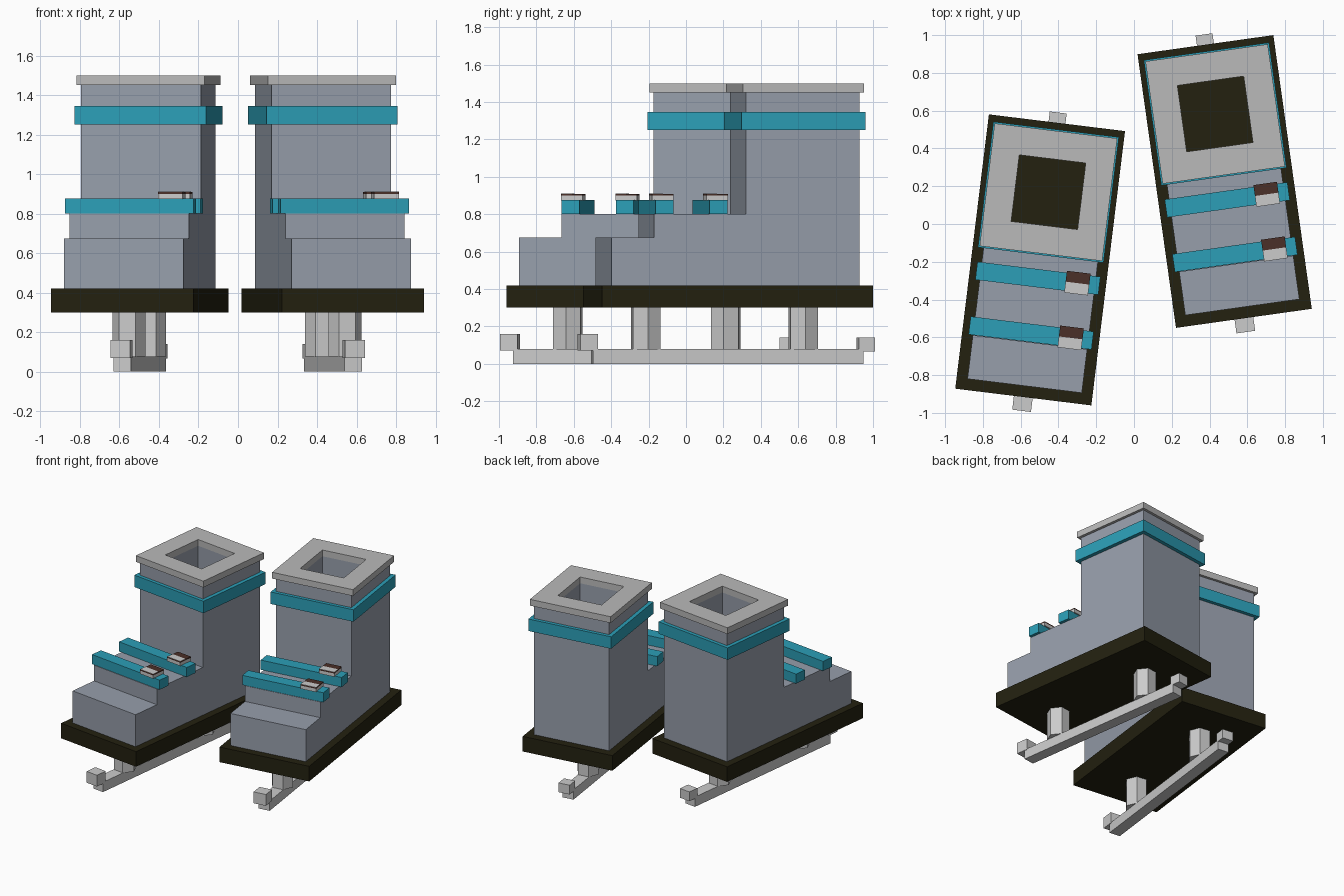
import bpy, bmesh, math

if "Cube" in bpy.data.objects:
    bpy.data.objects.remove(bpy.data.objects["Cube"])


def material(name, rgb):
    m = bpy.data.materials.new(name)
    m.diffuse_color = (*rgb, 1)
    m.use_nodes = True
    m.node_tree.nodes["Principled BSDF"].inputs["Base Color"].default_value = m.diffuse_color
    return m


SLATE = material("slate_grey", (0.31, 0.345, 0.41))
TEAL = material("teal", (0.025, 0.345, 0.475))
SOLE = material("dark_olive", (0.017, 0.015, 0.005))
CUFF = material("light_grey", (0.49, 0.49, 0.49))
STEEL = material("pale_steel", (0.60, 0.60, 0.60))
BROWN = material("dark_brown", (0.070, 0.029, 0.021))


def finish(bm, name, mat, place):
    """Turn a bmesh into an object placed in the frame of one skate."""
    bmesh.ops.recalc_face_normals(bm, faces=bm.faces)
    me = bpy.data.meshes.new(name)
    bm.to_mesh(me)
    bm.free()
    me.materials.append(mat)
    ob = bpy.data.objects.new(name, me)
    bpy.context.collection.objects.link(ob)
    x, y, turn = place
    ob.location = (x, y, 0)
    ob.rotation_euler.z = math.radians(turn)
    return ob


def box(name, mat, place, x, y, z):
    bm = bmesh.new()
    bmesh.ops.create_cube(bm, size=1)
    for v in bm.verts:
        v.co = [(r[0] + r[1]) / 2 + c * (r[1] - r[0])
                for c, r in zip(v.co, (x, y, z))]
    return finish(bm, name, mat, place)


def square_ring(name, mat, place, cy, outer, inner, z):
    """Hollow square band centred on the shaft."""
    bm = bmesh.new()
    signs = ((-1, -1), (1, -1), (1, 1), (-1, 1))
    loops = [[bm.verts.new((sx * h, cy + sy * h, zz)) for sx, sy in signs]
             for h, zz in ((outer, z[0]), (outer, z[1]), (inner, z[1]), (inner, z[0]))]
    for i in range(4):
        a, b = loops[i], loops[(i + 1) % 4]
        for k in range(4):
            n = (k + 1) % 4
            bm.faces.new((a[k], a[n], b[n], b[k]))
    return finish(bm, name, mat, place)


def profile(name, mat, place, points, half):
    """Side outline in y and z, extruded across x."""
    bm = bmesh.new()
    face = bm.faces.new([bm.verts.new((-half, y, z)) for y, z in points])
    ext = bmesh.ops.extrude_face_region(bm, geom=[face])
    moved = [g for g in ext["geom"] if isinstance(g, bmesh.types.BMVert)]
    bmesh.ops.translate(bm, verts=moved, vec=(2 * half, 0, 0))
    return finish(bm, name, mat, place)


def hex_post(name, mat, place, cy, radius, z):
    bm = bmesh.new()
    bmesh.ops.create_cone(bm, cap_ends=True, segments=6, radius1=radius,
                          radius2=radius, depth=z[1] - z[0])
    # turn so that a corner points sideways
    corner = max(bm.verts, key=lambda v: v.co.x).co
    turn = 0 if abs(corner.y) < 1e-4 else math.radians(30)
    c, s = math.cos(turn), math.sin(turn)
    for v in bm.verts:
        px, py = v.co.x, v.co.y
        v.co = (c * px - s * py, s * px + c * py + cy, v.co.z + sum(z) / 2)
    return finish(bm, name, mat, place)


def skate(side, place):
    shaft_y = 0.361

    # stepped boot with an open shaft
    boot = profile(side + "_boot", SLATE, place,
                   [(-0.672, 0.42), (0.668, 0.42), (0.668, 1.45), (0.053, 1.45),
                    (0.053, 0.80), (-0.442, 0.80), (-0.442, 0.675), (-0.672, 0.675)],
                   0.305)
    h = 0.177
    cutter = box(side + "_shaft_cutter", SLATE, place, (-h, h),
                 (shaft_y - h, shaft_y + h), (0.35, 1.6))
    cutter.hide_render = True
    cutter.hide_viewport = True
    cut = boot.modifiers.new("opening", 'BOOLEAN')
    cut.operation = 'DIFFERENCE'
    cut.solver = 'EXACT'
    cut.object = cutter

    # cuff, ankle band and sole
    square_ring(side + "_cuff", CUFF, place, shaft_y, 0.327, h, (1.45, 1.50))
    square_ring(side + "_ankle_band", TEAL, place, shaft_y, 0.335, 0.30, (1.25, 1.345))
    box(side + "_sole", SOLE, place, (-0.363, 0.363), (-0.7315, 0.7315), (0.30, 0.42))

    # instep straps with buckles
    for n, y in (("upper", -0.098), ("lower", -0.39)):
        tag = side + "_" + n
        box(tag + "_strap", TEAL, place, (-0.328, 0.328), (y - 0.048, y + 0.048),
            (0.80, 0.876))
        bx, by = (0.148, 0.274), (y - 0.058, y + 0.058)
        box(tag + "_buckle", STEEL, place, bx, by, (0.874, 0.90))
        box(tag + "_buckle_trim", BROWN, place, bx, by, (0.90, 0.909))
        box(tag + "_buckle_plate", STEEL, place, bx, (by[0], y), (0.909, 0.911))

    # blade, posts and raised tips
    box(side + "_blade", STEEL, place, (-0.045, 0.045), (-0.735, 0.725), (0, 0.078))
    for n, y in (("front", -0.445), ("rear", 0.405)):
        hex_post(side + "_" + n + "_post", STEEL, place, y, 0.085, (0.076, 0.30))
    box(side + "_front_tip", STEEL, place, (-0.05, 0.05), (-0.805, -0.71), (0.07, 0.16))
    box(side + "_rear_tip", STEEL, place, (-0.045, 0.045), (0.70, 0.786), (0.066, 0.14))


skate("left", (-0.497, -0.19, -7))
skate("right", (0.48, 0.225, 8))
